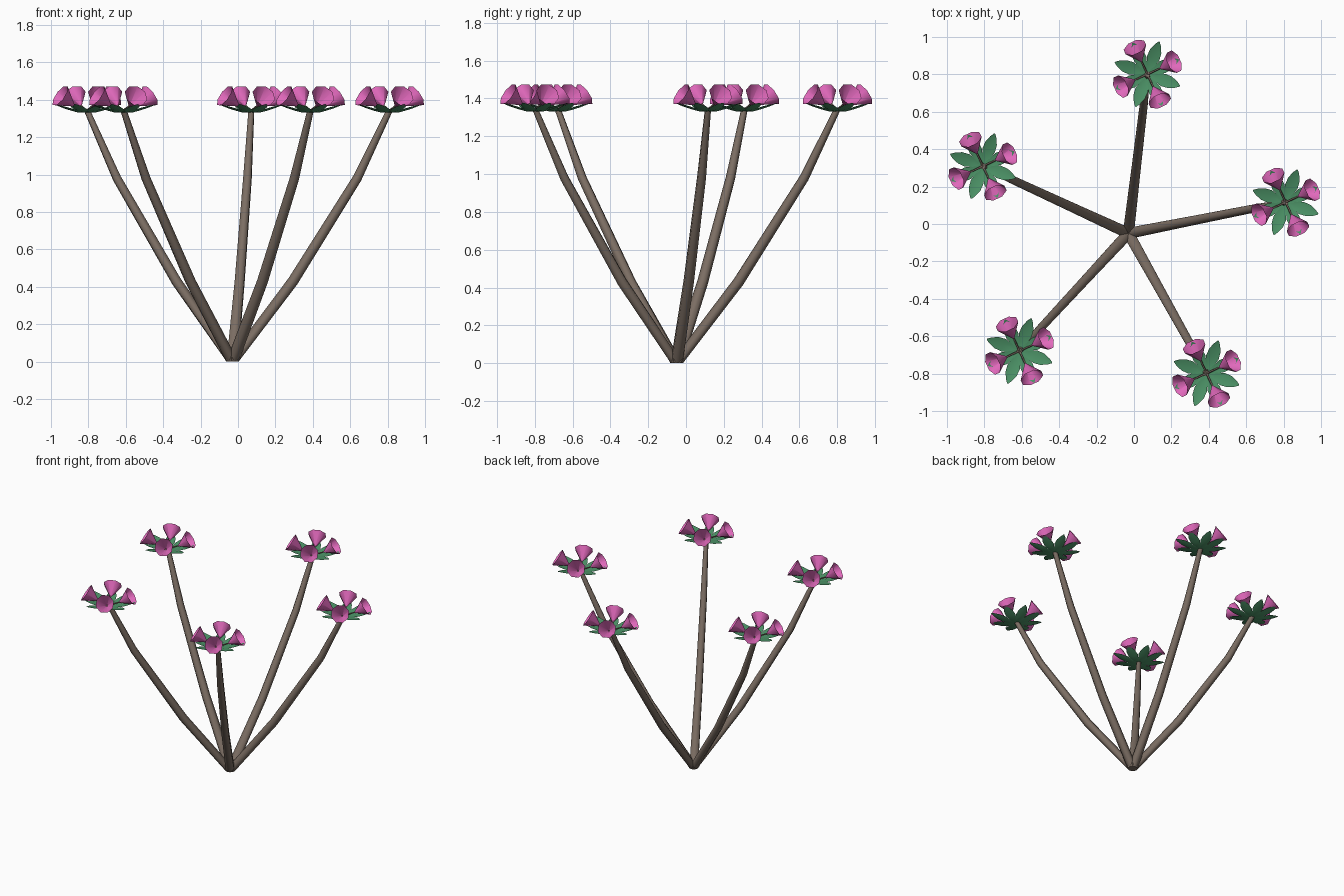
import bpy, bmesh, math
from mathutils import Vector

if "Cube" in bpy.data.objects:
    bpy.data.objects.remove(bpy.data.objects["Cube"])

BASE = Vector((-0.03, -0.05, 0))
HEAD_TURN = math.radians(25)


def material(name, color):
    m = bpy.data.materials.new(name)
    m.diffuse_color = (*color, 1)
    m.use_nodes = True
    m.node_tree.nodes["Principled BSDF"].inputs["Base Color"].default_value = m.diffuse_color
    return m


BROWN = material("bark", (0.20, 0.155, 0.125))
GREEN = material("leaf_green", (0.07, 0.28, 0.13))
PINK = material("petal_pink", (0.75, 0.14, 0.50))


def finish(bm, name, mat):
    bmesh.ops.recalc_face_normals(bm, faces=bm.faces)
    me = bpy.data.meshes.new(name)
    bm.to_mesh(me)
    bm.free()
    me.materials.append(mat)
    ob = bpy.data.objects.new(name, me)
    bpy.context.collection.objects.link(ob)


def polar(angle, r, z):
    return Vector((r * math.cos(angle), r * math.sin(angle), z))


def loft(bm, rings, caps):
    """Join equal-sized rings with smooth quads, flat caps if wanted."""
    rows = [[bm.verts.new(p) for p in ring] for ring in rings]
    n = len(rows[0])
    for a, b in zip(rows, rows[1:]):
        for i in range(n):
            j = (i + 1) % n
            bm.faces.new((a[i], a[j], b[j], b[i])).smooth = True
    if caps:
        bm.faces.new(rows[0])
        bm.faces.new(rows[-1])


def ring(center, angle, tilt, radius, sides):
    """Polygon around an axis leaning outward; tilt is the axis elevation."""
    side = polar(angle + math.pi / 2, 1, 0)
    up = polar(angle, -math.sin(tilt), math.cos(tilt))
    out = []
    for i in range(sides):
        t = 2 * math.pi * (i + 0.5) / sides
        out.append(center + radius * (side * math.cos(t) + up * math.sin(t)))
    return out


def stem(angle, name):
    # path: distance out, height, axis elevation, radius
    path = [(0, 0, 90, 0.034), (0.33, 0.43, 55, 0.029),
            (0.68, 0.98, 60, 0.025), (0.857, 1.345, 64, 0.017)]
    bm = bmesh.new()
    loft(bm, [ring(BASE + polar(angle, r, z), angle, math.radians(e), w, 6)
              for r, z, e, w in path], True)
    finish(bm, name, BROWN)


def leaves(c, name):
    # cross-sections: distance out, height, half width
    prof = [(0.0, -0.008, 0.006), (0.05, -0.008, 0.022), (0.09, 0.002, 0.035),
            (0.13, 0.014, 0.032), (0.165, 0.027, 0.017), (0.185, 0.036, 0.003)]
    bm = bmesh.new()
    for k in range(8):
        a = HEAD_TURN + k * math.pi / 4
        side = polar(a + math.pi / 2, 1, 0)
        rows = []
        for r, z, w in prof:
            mid = c + polar(a, r, z)
            edge = Vector((0, 0, w * 0.2))
            rows.append([bm.verts.new(p) for p in
                         (mid - side * w + edge, mid, mid + side * w + edge)])
        for p, q in zip(rows, rows[1:]):
            for i in (0, 1):
                f = bm.faces.new((p[i], p[i + 1], q[i + 1], q[i]))
                f.smooth = True
    finish(bm, name, GREEN)


def buds(c, tag):
    tilt = math.radians(33)
    petals, stalks = bmesh.new(), bmesh.new()
    for k in range(4):
        a = HEAD_TURN + k * math.pi / 2
        axis = polar(a, math.cos(tilt), math.sin(tilt))
        mouth = c + polar(a, 0.158, 0.082)
        apex = mouth - axis * 0.10
        # open cone facing outward and up
        loft(petals, [ring(apex, a, tilt, 0.004, 8),
                      ring(mouth, a, tilt, 0.065, 8)], False)
        # thin stalk from the stem tip to the cone
        loft(stalks, [ring(c, a, tilt, 0.006, 5),
                      ring(apex + axis * 0.006, a, tilt, 0.005, 5)], True)
    finish(petals, "buds_" + tag, PINK)
    finish(stalks, "bud_stalks_" + tag, BROWN)


# five identical branches spread evenly, heads all turned the same way
for i in range(5):
    ang = math.radians(11.2 + 72 * i)
    tag = str(i + 1)
    top = BASE + polar(ang, 0.857, 1.34)
    stem(ang, "stem_" + tag)
    leaves(top, "leaves_" + tag)
    buds(top, tag)
